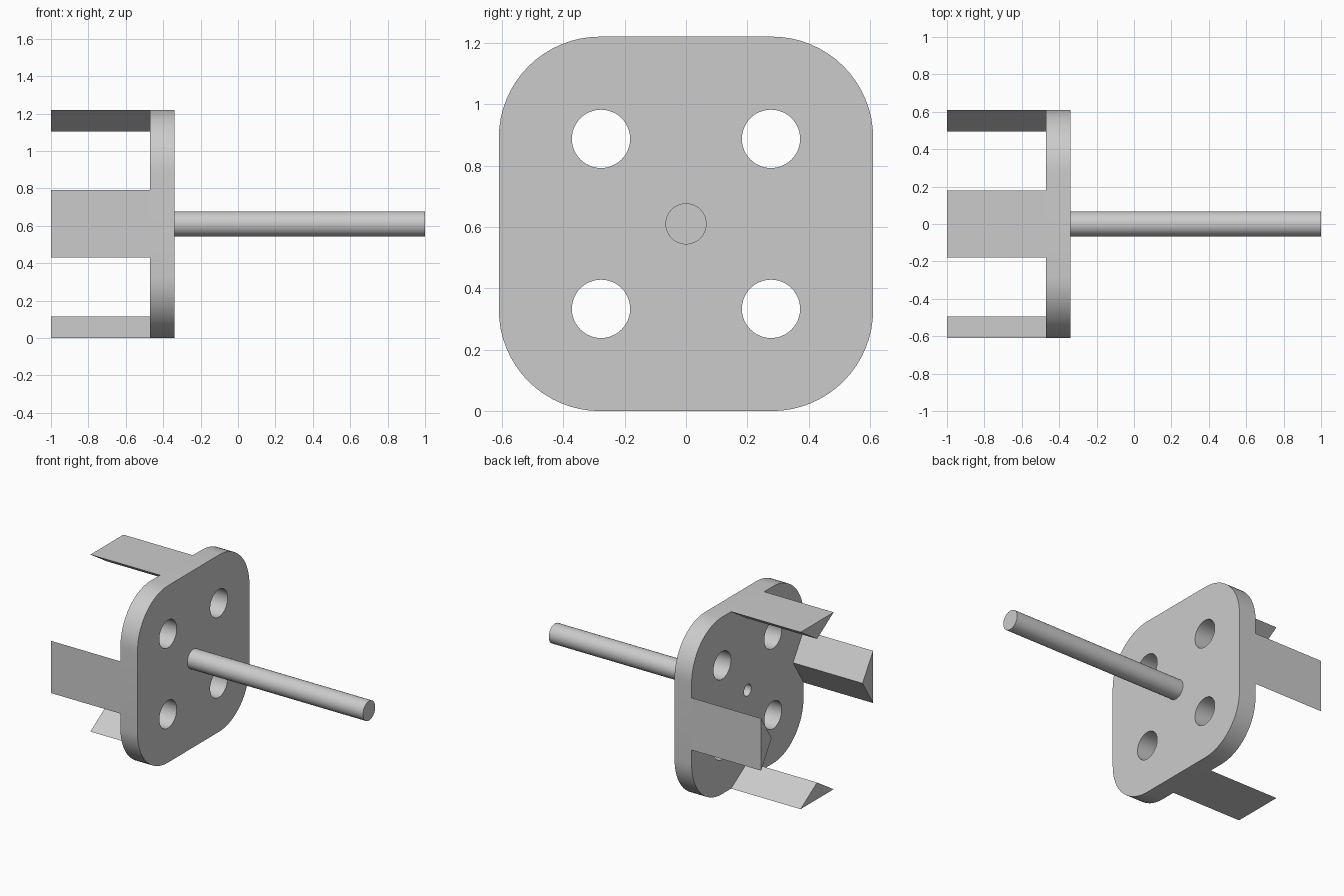
import bpy
from math import cos, sin, pi, radians

cube = bpy.data.objects.get("Cube")
if cube:
    bpy.data.objects.remove(cube, do_unlink=True)

grey = bpy.data.materials.new("plain grey")
grey.use_nodes = True
grey.diffuse_color = (0.6, 0.6, 0.6, 1)
grey.node_tree.nodes["Principled BSDF"].inputs["Base Color"].default_value = (0.6, 0.6, 0.6, 1)

HALF = 0.61                          # half the plate size, also the axis height
CORNER = 0.33
BACK, FACE, TIP = -0.47, -0.34, 1.0  # plate sides and rod tip along x


def arc(cx, cy, r, start, sweep, steps):
    return [(cx + r * cos(start + sweep * i / steps),
             cy + r * sin(start + sweep * i / steps)) for i in range(steps + 1)]


def circle(cx, cy, r, steps=48):
    return arc(cx, cy, r, 0, 2 * pi, steps)[:-1]


def extrude_x(name, outlines, x0, x1):
    """Extrude outlines in the (y, z) plane from x0 to x1; inner outlines become holes."""
    curve = bpy.data.curves.new(name, "CURVE")
    curve.dimensions = "2D"
    curve.fill_mode = "BOTH"
    curve.extrude = (x1 - x0) / 2
    for points in outlines:
        spline = curve.splines.new("POLY")
        spline.points.add(len(points) - 1)
        for p, (y, z) in zip(spline.points, points):
            p.co = (y, z, 0, 1)
        spline.use_cyclic_u = True
    obj = bpy.data.objects.new(name, curve)
    bpy.context.collection.objects.link(obj)
    obj.location = ((x0 + x1) / 2, 0, HALF)
    obj.rotation_euler = (radians(90), 0, radians(90))
    bpy.ops.object.select_all(action="DESELECT")
    obj.select_set(True)
    bpy.context.view_layer.objects.active = obj
    bpy.ops.object.convert(target="MESH")
    obj = bpy.context.view_layer.objects.active
    obj.data.materials.clear()
    obj.data.materials.append(grey)
    bpy.ops.object.shade_smooth_by_angle(angle=radians(30))
    return obj


# Rounded plate with four large holes and a small centre hole
c = HALF - CORNER
rim = []
for i, (sy, sz) in enumerate([(1, 1), (-1, 1), (-1, -1), (1, -1)]):
    rim += arc(sy * c, sz * c, CORNER, i * pi / 2, pi / 2, 16)
holes = [circle(sy * 0.277, sz * 0.277, 0.095) for sy in (-1, 1) for sz in (-1, 1)]
extrude_x("plate", [rim, *holes, circle(0, 0, 0.04)], BACK, FACE)

# Rod
extrude_x("rod", [circle(0, 0, 0.067)], FACE, TIP)

# Four triangular prongs, ridge turned inward
triangle = [(HALF, -0.18), (HALF, 0.18), (HALF - 0.115, 0)]
for i, side in enumerate(("left", "top", "right", "bottom")):
    a = i * pi / 2
    turned = [(y * cos(a) - z * sin(a), y * sin(a) + z * cos(a)) for y, z in triangle]
    extrude_x(side + "_prong", [turned], -1, BACK)
